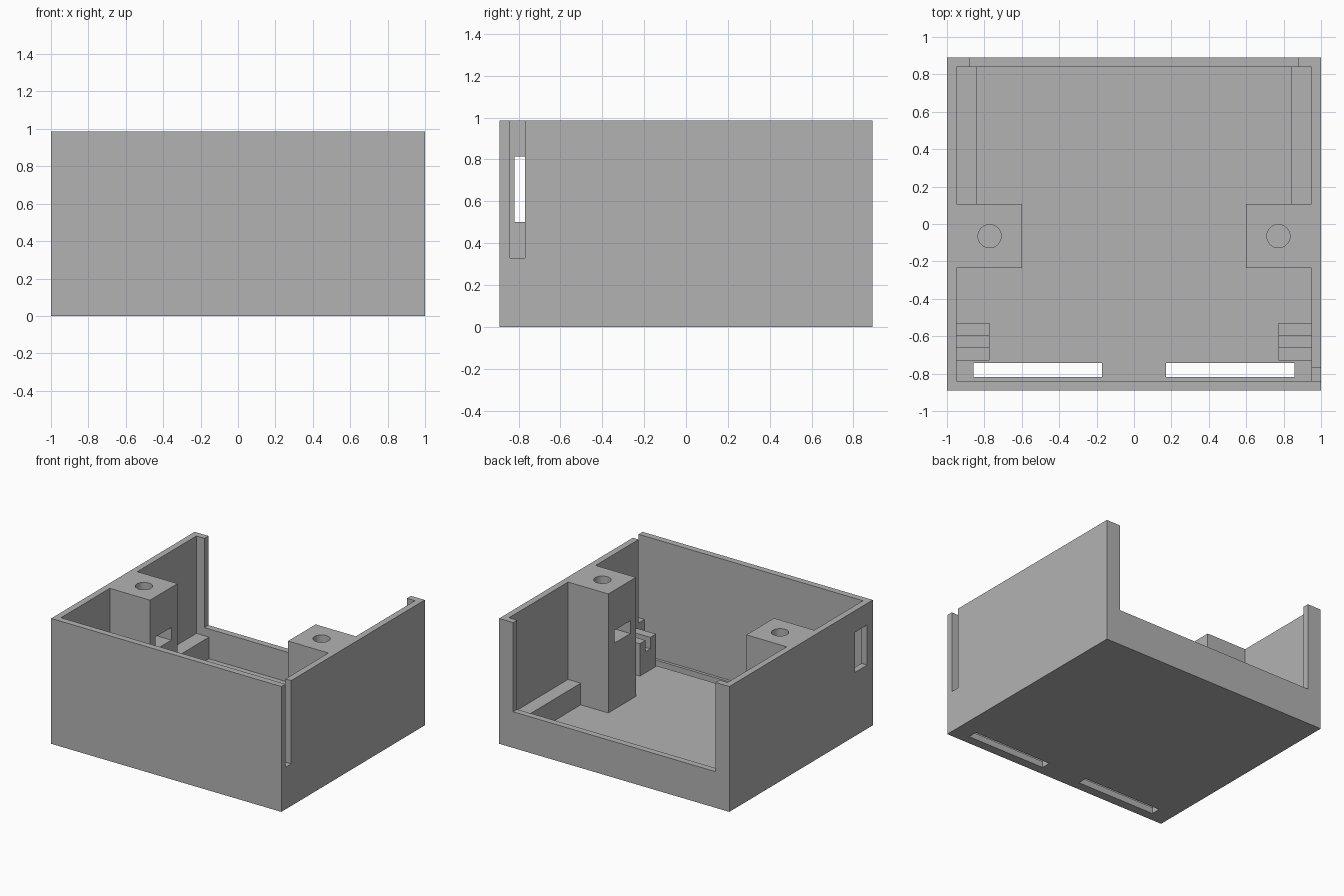
import bpy, bmesh, math

if "Cube" in bpy.data.objects:
    bpy.data.objects.remove(bpy.data.objects["Cube"])

grey = bpy.data.materials.new("plain_grey")
grey.diffuse_color = (0.45, 0.45, 0.45, 1)
grey.use_nodes = True
grey.node_tree.nodes["Principled BSDF"].inputs["Base Color"].default_value = grey.diffuse_color


def prism(name, outline, axis, lo, hi):
    """Extrude a 2D outline along x (outline is y,z) or z (outline is x,y)."""
    bm = bmesh.new()
    put = (lambda a, b: (lo, a, b)) if axis == "x" else (lambda a, b: (a, b, lo))
    face = bm.faces.new([bm.verts.new(put(a, b)) for a, b in outline])
    ext = bmesh.ops.extrude_face_region(bm, geom=[face])
    moved = [v for v in ext["geom"] if isinstance(v, bmesh.types.BMVert)]
    step = (hi - lo, 0, 0) if axis == "x" else (0, 0, hi - lo)
    bmesh.ops.translate(bm, verts=moved, vec=step)
    bmesh.ops.recalc_face_normals(bm, faces=bm.faces)
    mesh = bpy.data.meshes.new(name)
    bm.to_mesh(mesh)
    bm.free()
    mesh.materials.append(grey)
    obj = bpy.data.objects.new(name, mesh)
    bpy.context.collection.objects.link(obj)
    return obj


def box(name, x0, x1, y0, y1, z0, z1):
    return prism(name, [(x0, y0), (x1, y0), (x1, y1), (x0, y1)], "z", z0, z1)


def cut(target, cutter):
    """Subtract the cutter from the target and delete it."""
    mod = target.modifiers.new("cut", "BOOLEAN")
    mod.operation, mod.solver, mod.object = "DIFFERENCE", "EXACT", cutter
    bpy.context.view_layer.objects.active = target
    bpy.ops.object.modifier_apply(modifier=mod.name)
    bpy.data.objects.remove(cutter)


W, D, H, FLOOR = 1.0, 0.89, 0.985, 0.05
IX, IY = 0.95, 0.84

# Open case: the cavity outline leaves a screw post standing on each side wall
case = box("case", -W, W, -D, D, 0, H)
right = [(IX, -IY), (IX, -0.235), (0.6, -0.235), (0.6, 0.107), (IX, 0.107), (IX, IY)]
left = [(-x, y) for x, y in reversed(right)]
cut(case, prism("cavity", right + left, "z", FLOOR, 1.2))

# Wide opening in the back wall
cut(case, box("back_opening", -0.88, 0.88, 0.8, 1.0, 0.284, 1.2))
# Cable slot in the right wall, switch window in the left wall
cut(case, box("cable_slot", 0.9, 1.1, -IY, -0.768, 0.33, 1.2))
cut(case, box("switch_window", -1.1, -0.9, -0.82, -0.67, 0.5, 0.815))

for s, side in ((-1, "left"), (1, "right")):
    def span(a, b):
        return sorted((s * a, s * b))

    # Floor vent
    cut(case, box("vent", *span(0.17, 0.857), -0.817, -0.742, -0.1, 0.2))
    # Screw hole and nut slot in the post
    ring = [(s * 0.772 + 0.062 * math.cos(i * math.tau / 32),
             -0.065 + 0.062 * math.sin(i * math.tau / 32)) for i in range(32)]
    cut(case, prism("screw_hole", ring, "z", 0.5, 1.2))
    cut(case, box("nut_slot", *span(0.5, 0.875), -0.165, 0.03, 0.57, 0.67))

    # Low ledge behind the post
    box(side + "_ledge", *span(0.84, 0.97), 0.09, 0.86, 0.03, 0.22)
    # Notched board holder near the front
    notch = [(-0.73, 0.03), (-0.53, 0.03), (-0.53, 0.305), (-0.6, 0.305),
             (-0.6, 0.215), (-0.66, 0.215), (-0.66, 0.305), (-0.73, 0.305)]
    prism(side + "_board_holder", notch, "x", *span(0.772, 0.97))
